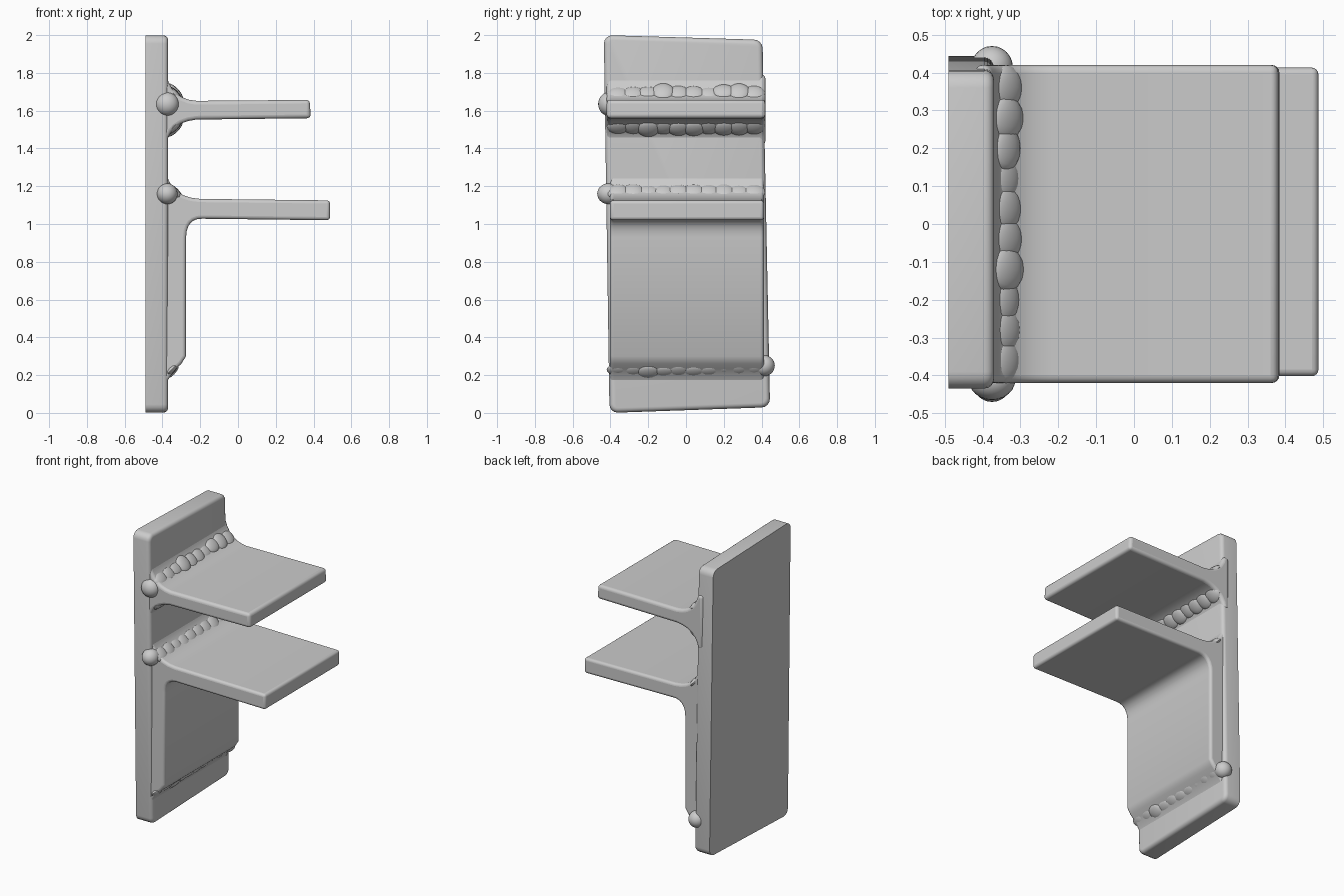
import bpy, bmesh, math, random
from mathutils import Matrix, Vector

if "Cube" in bpy.data.objects:
    bpy.data.objects.remove(bpy.data.objects["Cube"], do_unlink=True)
random.seed(4)

steel = bpy.data.materials.new("light grey")
steel.use_nodes = True
GREY = (0.6, 0.6, 0.6, 1)
steel.diffuse_color = GREY
steel.node_tree.nodes["Principled BSDF"].inputs["Base Color"].default_value = GREY


def finish(name, bm, bevel=0):
    bmesh.ops.recalc_face_normals(bm, faces=bm.faces)
    mesh = bpy.data.meshes.new(name)
    bm.to_mesh(mesh)
    bm.free()
    mesh.materials.append(steel)
    obj = bpy.data.objects.new(name, mesh)
    bpy.context.collection.objects.link(obj)
    if bevel:
        mod = obj.modifiers.new("rounded edges", 'BEVEL')
        mod.width, mod.segments = bevel, 4
        mod.limit_method, mod.angle_limit = 'ANGLE', math.radians(50)
    bpy.ops.object.select_all(action='DESELECT')
    obj.select_set(True)
    bpy.context.view_layer.objects.active = obj
    bpy.ops.object.shade_smooth_by_angle(angle=math.radians(40))
    return obj


def extrude(profile, axis_vector):
    bm = bmesh.new()
    face = bm.faces.new([bm.verts.new(p) for p in profile])
    result = bmesh.ops.extrude_face_region(bm, geom=[face], use_keep_orig=True)
    moved = [g for g in result["geom"] if isinstance(g, bmesh.types.BMVert)]
    bmesh.ops.translate(bm, verts=moved, vec=axis_vector)
    return bm


def arc(start, control, end, steps=6):
    """Points of a concave fillet from start to end."""
    a, c, e = Vector(start), Vector(control), Vector(end)
    return [tuple(a * (1 - t) ** 2 + c * 2 * t * (1 - t) + e * t * t)
            for t in (i / steps for i in range(steps + 1))]


def bracket(name, profile, y0, y1, bevel):
    bm = extrude([(x, y0, z) for x, z in profile], (0, y1 - y0, 0))
    return finish(name, bm, bevel)


# Back plate: slightly skewed, flat behind, rounded in front
BACK, FRONT = -0.49, -0.37
plate = extrude([(BACK, y, z) for y, z in
                 ((-0.405, 0), (0.445, 0.03), (0.405, 1.975), (-0.435, 2))],
                (FRONT - BACK, 0, 0))
corners = [e for e in plate.edges
           if abs(e.verts[0].co.x - e.verts[1].co.x) > 0.05]
bmesh.ops.bevel(plate, geom=corners, offset=0.045, segments=4, profile=0.5,
                affect='EDGES')
front_rim = [e for e in plate.edges
             if all(v.co.x > FRONT - 0.001 for v in e.verts)]
bmesh.ops.bevel(plate, geom=front_rim, offset=0.025, segments=4, profile=0.5,
                affect='EDGES')
finish("back_plate", plate)

# Upper shelf with flared root on both sides
upper = (arc((-0.38, 1.79), (-0.35, 1.66), (-0.22, 1.652))
         + [(0.38, 1.657), (0.385, 1.56)]
         + arc((-0.22, 1.553), (-0.36, 1.54), (-0.38, 1.42)))
bracket("upper_shelf", upper + [(-0.42, 1.42), (-0.42, 1.79)],
        -0.42, 0.42, 0.022)

# Lower shelf and apron panel in one bent piece
lower = (arc((-0.38, 1.27), (-0.35, 1.14), (-0.2, 1.133))
         + [(0.487, 1.125), (0.487, 1.02)]
         + arc((-0.19, 1.028), (-0.272, 1.03), (-0.275, 0.93))
         + [(-0.275, 0.3)]
         + arc((-0.3, 0.26), (-0.36, 0.21), (-0.385, 0.14), 4))
bracket("lower_shelf_and_apron", lower + [(-0.42, 0.14), (-0.42, 1.27)],
        -0.402, 0.413, 0.025)


# Wavy weld beads along the joints
def weld(name, x, z, tilt, radius=0.032):
    bm = bmesh.new()
    for i in range(10):
        y = -0.36 + 0.08 * i
        r = radius * random.uniform(0.85, 1.15)
        place = (Matrix.Translation((x, y, z + random.uniform(-0.008, 0.008)))
                 @ Matrix.Rotation(tilt, 4, 'Y')
                 @ Matrix.Diagonal((r * 0.7, 0.06, r * 1.7, 1)))
        bmesh.ops.create_uvsphere(bm, u_segments=16, v_segments=10,
                                  radius=1, matrix=place)
    finish(name, bm)


TILT = math.radians(45)
weld("upper_weld_top", -0.338, 1.694, -TILT)
weld("upper_weld_underside", -0.338, 1.514, TILT)
weld("lower_weld_top", -0.338, 1.172, -TILT)
weld("apron_weld", -0.352, 0.225, TILT, 0.026)


# Weld blobs at the ends of the joints
def blob(name, y, z, size):
    bm = bmesh.new()
    place = Matrix.Translation((-0.375, y, z)) @ Matrix.Diagonal((*size, 1))
    bmesh.ops.create_uvsphere(bm, u_segments=24, v_segments=14,
                              radius=1, matrix=place)
    finish(name, bm)


blob("upper_weld_blob", -0.41, 1.635, (0.062, 0.055, 0.062))
blob("lower_weld_blob", -0.41, 1.16, (0.055, 0.06, 0.055))
blob("apron_weld_blob", 0.415, 0.25, (0.055, 0.055, 0.055))
